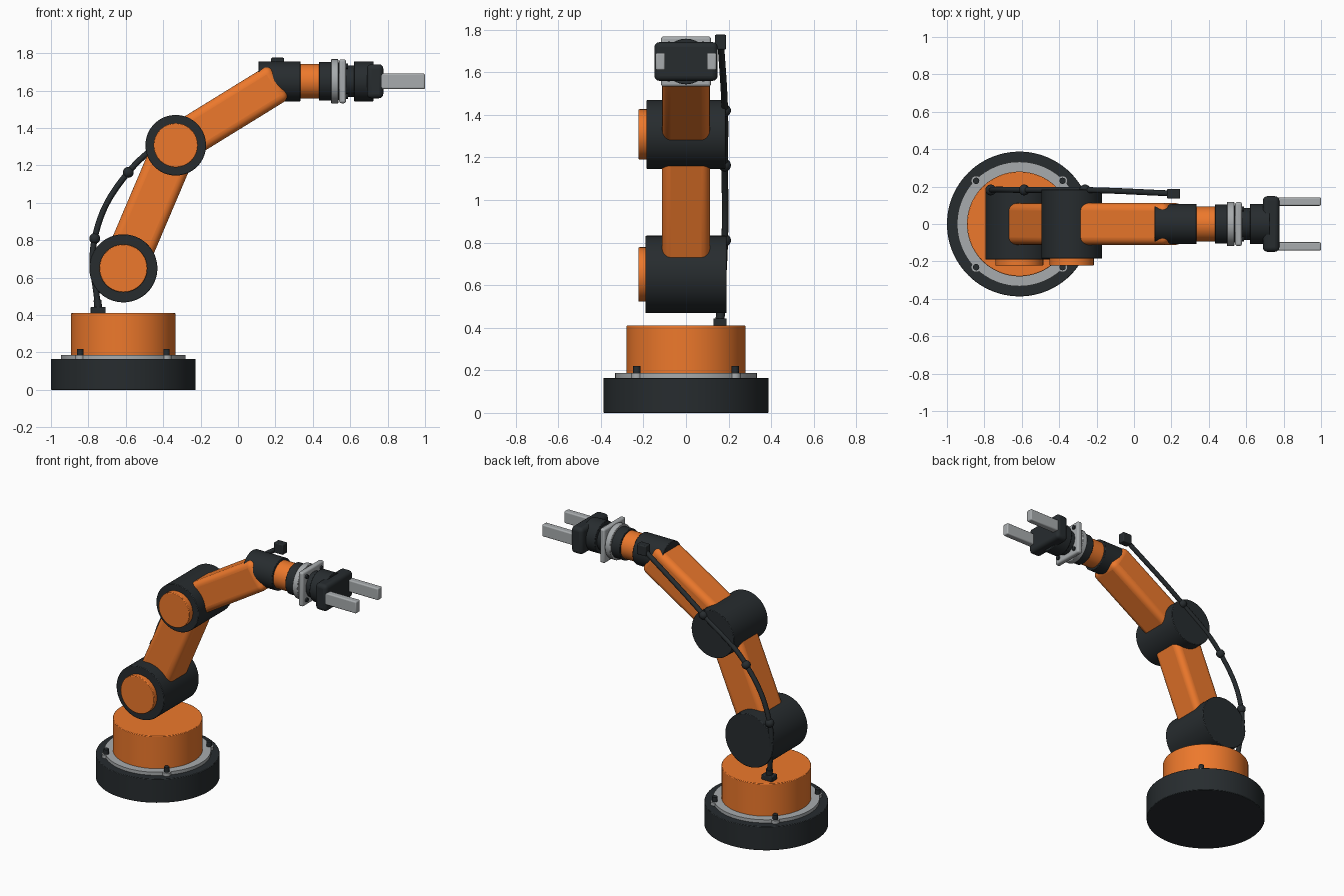
import bpy, math
from mathutils import Vector

if "Cube" in bpy.data.objects:
    bpy.data.objects.remove(bpy.data.objects["Cube"])


def material(name, rgb):
    m = bpy.data.materials.new(name)
    m.diffuse_color = (*rgb, 1)
    m.use_nodes = True
    m.node_tree.nodes["Principled BSDF"].inputs["Base Color"].default_value = m.diffuse_color
    return m


ORANGE = material("orange_paint", (0.85, 0.19, 0.025))
DARK = material("dark_plastic", (0.02, 0.025, 0.028))
METAL = material("light_metal", (0.39, 0.41, 0.42))


def finish(name, mat, bevel=0, segments=2):
    ob = bpy.context.object
    ob.name = name
    ob.data.materials.append(mat)
    bpy.ops.object.transform_apply(location=False, rotation=False, scale=True)
    if bevel:
        mod = ob.modifiers.new("bevel", "BEVEL")
        mod.width, mod.segments, mod.limit_method = bevel, segments, "ANGLE"
    bpy.ops.object.shade_smooth_by_angle(angle=math.radians(35))
    return ob


def rod(name, a, b, r, mat, bevel=0, sides=64):
    """Cylinder between two points."""
    a, b = Vector(a), Vector(b)
    bpy.ops.mesh.primitive_cylinder_add(
        vertices=sides, radius=r, depth=(b - a).length, location=(a + b) / 2,
        rotation=(b - a).to_track_quat("Z", "Y").to_euler())
    return finish(name, mat, bevel)


def box(name, loc, size, mat, bevel=0, segments=3, tilt=0):
    bpy.ops.mesh.primitive_cube_add(size=1, location=loc, rotation=(0, tilt, 0))
    bpy.context.object.scale = size
    return finish(name, mat, bevel, segments)


def link(name, a, b, width, height, mat):
    """Rounded box spanning two joints in the xz plane."""
    a, b = Vector(a), Vector(b)
    d = b - a
    return box(name, (a + b) / 2, (d.length, width, height), mat, 0.04, 5,
               -math.atan2(d.z, d.x))


BX = -0.613
SHOULDER, ELBOW, WRIST = (BX, 0, 0.65), (-0.333, 0, 1.308), (0.222, 0, 1.65)
WZ = WRIST[2]

# Base and turntable
rod("base", (BX, 0, 0), (BX, 0, 0.165), 0.387, DARK, 0.004, 96)
rod("base_plate", (BX, 0, 0.16), (BX, 0, 0.187), 0.333, METAL, 0, 96)
rod("turntable", (BX, 0, 0.18), (BX, 0, 0.41), 0.28, ORANGE, 0.004, 96)
for sx in (-1, 1):
    for sy in (-1, 1):
        x, y = BX + sx * 0.231, sy * 0.231
        rod("bolt_lug", (x, y, 0.16), (x, y, 0.187), 0.027, METAL, 0, 24)
        rod("base_bolt", (x, y, 0.18), (x, y, 0.22), 0.017, DARK, 0, 16)

# Shoulder and elbow joints with caps
for name, (x, _, z), r, half, cap in (("shoulder", SHOULDER, 0.182, 0.19, 0.128),
                                      ("elbow", ELBOW, 0.162, 0.185, 0.118)):
    rod(name + "_joint", (x, -half, z), (x, half, z), r, DARK, 0.004)
    rod(name + "_cap", (x, -0.223, z), (x, -half + 0.01, z), cap, ORANGE, 0.004)

# Arm links
link("upper_arm", SHOULDER, ELBOW, 0.224, 0.238, ORANGE)
link("forearm", ELBOW, WRIST, 0.224, 0.213, ORANGE)

# Wrist and gripper stages along x
for name, x0, x1, r, mat in (("wrist_housing", 0.11, 0.334, 0.107, DARK),
                             ("wrist_roll", 0.33, 0.437, 0.0925, ORANGE),
                             ("wrist_collar", 0.433, 0.499, 0.104, DARK),
                             ("flange_disc", 0.497, 0.536, 0.118, METAL),
                             ("flange_spacer", 0.53, 0.545, 0.10, DARK),
                             ("gripper_neck", 0.575, 0.625, 0.085, DARK),
                             ("gripper_body", 0.62, 0.725, 0.107, DARK)):
    rod(name, (x0, 0, WZ), (x1, 0, WZ), r, mat, 0.003)
box("tool_plate", (0.559, 0, WZ), (0.037, 0.235, 0.235), METAL, 0.012)
for sy in (-1, 1):
    for sz in (-1, 1):
        y, z = sy * 0.08, WZ + sz * 0.08
        rod("plate_bolt", (0.57, y, z), (0.588, y, z), 0.014, DARK, 0, 16)
box("jaw_block", (0.733, 0, WZ), (0.088, 0.297, 0.182), DARK, 0.024, 4)
for name, s in (("left_finger", 1), ("right_finger", -1)):
    box(name, (0.88, s * 0.12, WZ), (0.24, 0.045, 0.082), METAL, 0.008)

# Cable with clips and end blocks
PATH = [(-0.748, 0.16, 0.42), (-0.766, 0.182, 0.81), (-0.587, 0.182, 1.163),
        (-0.262, 0.182, 1.42), (0.212, 0.163, 1.742)]
curve = bpy.data.curves.new("cable", "CURVE")
curve.dimensions = "3D"
curve.bevel_depth, curve.bevel_resolution, curve.resolution_u = 0.016, 3, 16
curve.use_fill_caps = True
spline = curve.splines.new("BEZIER")
spline.bezier_points.add(len(PATH) - 1)
for p, co in zip(spline.bezier_points, PATH):
    p.co = co
    p.handle_left_type = p.handle_right_type = "AUTO"
curve.materials.append(DARK)
bpy.context.collection.objects.link(bpy.data.objects.new("cable", curve))
for co in PATH[1:-1]:
    bpy.ops.mesh.primitive_uv_sphere_add(segments=24, ring_count=12, radius=0.029, location=co)
    finish("cable_clip", DARK)
box("cable_base_block", (-0.748, 0.16, 0.426), (0.08, 0.062, 0.036), DARK, 0.005)
rod("cable_gland", (-0.748, 0.16, 0.44), (-0.751, 0.163, 0.48), 0.021, DARK, 0, 24)
box("cable_end_block", (0.212, 0.162, 1.741), (0.07, 0.052, 0.07), DARK, 0.006)
